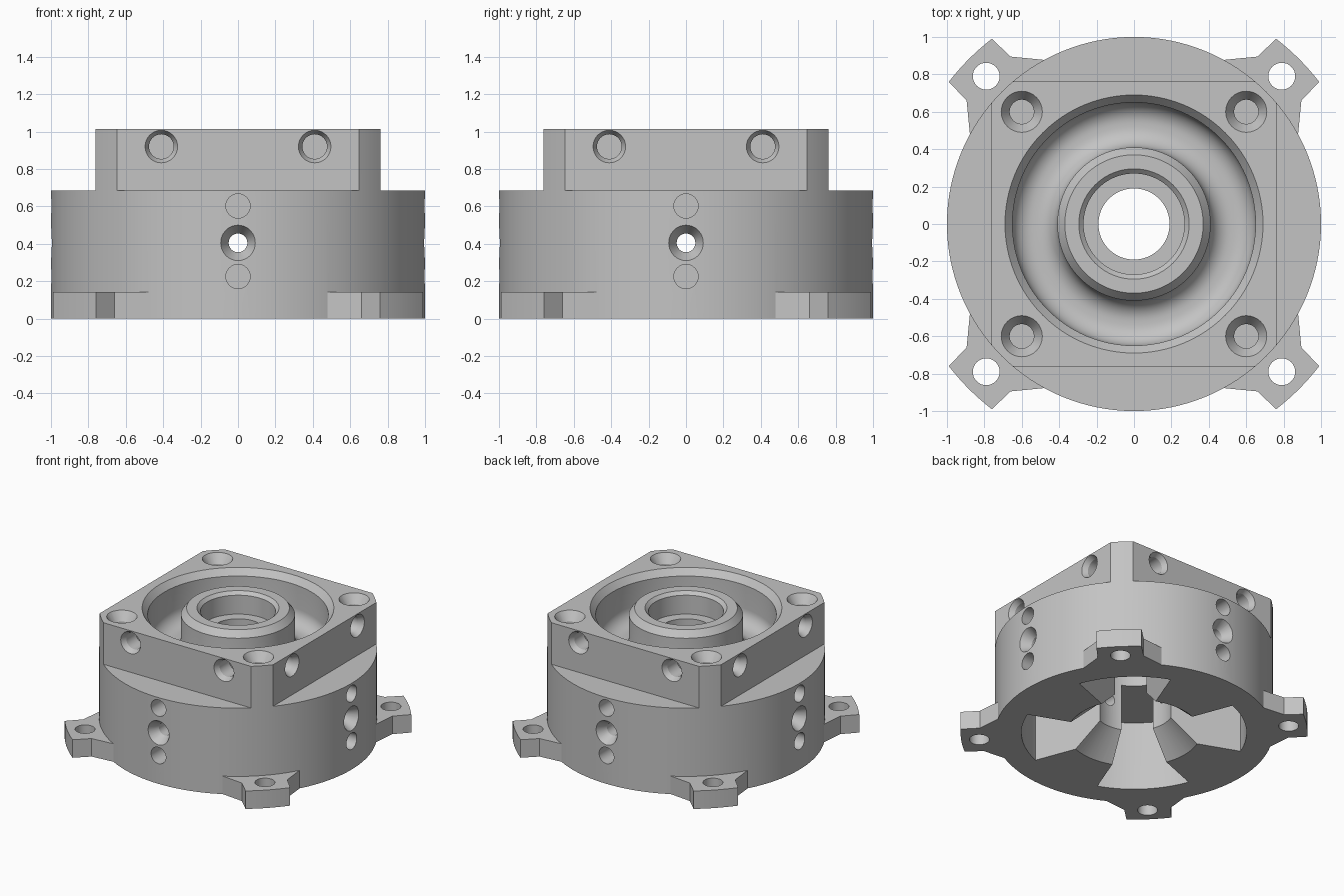
import bpy, bmesh
from math import sin, cos, pi, radians
from mathutils import Matrix, Vector

cube = bpy.data.objects.get("Cube")
if cube:
    bpy.data.objects.remove(cube)

RIM, STEP, TOP = 1.0, 0.685, 1.015


def lathe(bm, profile, mat=Matrix(), seg=48):
    """Revolve a closed (radius, height) profile about the local z axis."""
    rings = []
    for i in range(seg):
        a = 2 * pi * i / seg
        rings.append([bm.verts.new(mat @ Vector((r * cos(a), r * sin(a), z)))
                      for r, z in profile])
    n = len(profile)
    for i in range(seg):
        p, q = rings[i], rings[(i + 1) % seg]
        for j in range(n):
            k = (j + 1) % n
            if profile[j][0] or profile[k][0]:
                bm.faces.new((p[j], q[j], q[k], p[k]))


def prism(bm, pts, z0, z1, mat=Matrix()):
    """Extrude a plan outline between two heights."""
    low = [bm.verts.new(mat @ Vector((x, y, z0))) for x, y in pts]
    high = [bm.verts.new(mat @ Vector((x, y, z1))) for x, y in pts]
    bm.faces.new(low)
    bm.faces.new(high)
    for i in range(len(pts)):
        k = (i + 1) % len(pts)
        bm.faces.new((low[i], low[k], high[k], high[i]))


def arc(r, a0, a1, n, cx=0, cy=0):
    return [(cx + r * cos(radians(a0 + (a1 - a0) * i / n)),
             cy + r * sin(radians(a0 + (a1 - a0) * i / n))) for i in range(n + 1)]


def hole(bm, mat, mouth, bore, sink, depth):
    """Countersunk hole cutter; local z points out of the surface."""
    profile = [(0, -depth), (bore, -depth), (bore, -sink),
               (mouth, 0), (mouth, 0.06), (0, 0.06)]
    if sink == 0:
        profile.pop(2)
    lathe(bm, profile, mat, 32)


def finish(bm, name):
    bmesh.ops.remove_doubles(bm, verts=bm.verts, dist=1e-5)
    bmesh.ops.recalc_face_normals(bm, faces=bm.faces)
    mesh = bpy.data.meshes.new(name)
    bm.to_mesh(mesh)
    bm.free()
    obj = bpy.data.objects.new(name, mesh)
    bpy.context.collection.objects.link(obj)
    return obj


def turn(i, offset=0):
    return Matrix.Rotation(radians(90 * i + offset), 4, 'Z')


tools = []


def add_tool(bm, name, operation='DIFFERENCE'):
    obj = finish(bm, name)
    obj.hide_render = True
    tools.append((obj, operation))


# Round blank
bm = bmesh.new()
lathe(bm, [(0, 0), (RIM, 0), (RIM, TOP), (0, TOP)], seg=128)
housing = finish(bm, "housing")

# Flats that leave the square upper block
bm = bmesh.new()
for i in range(4):
    prism(bm, [(0.762, -0.66), (1.2, -0.9), (1.2, 0.9), (0.762, 0.66)], STEP, 1.2, turn(i))
add_tool(bm, "block_flats")

# Mounting ears on the diagonals
bm = bmesh.new()
ear = [(0.5, 0.5), (0.877, 0.477), (0.895, 0.66)]
ear += arc(1.248, 37.5, 52.5, 8)
ear += [(0.66, 0.895), (0.477, 0.877)]
for i in range(4):
    prism(bm, ear, 0, 0.143, turn(i))
add_tool(bm, "mounting_ears", 'UNION')

# Rounded annular groove around the hub
bm = bmesh.new()
groove = [(0.37, 1.1), (0.69, 1.1), (0.69, TOP), (0.65, 0.965)]
groove += arc(0.11, 0, -90, 10, 0.54, 0.78)
groove += arc(0.11, -90, -180, 10, 0.52, 0.78)
groove += [(0.41, 0.965), (0.37, TOP)]
lathe(bm, groove, seg=96)
add_tool(bm, "hub_groove")

# Stepped central bore with flared underside
bm = bmesh.new()
lathe(bm, [(0, -0.1), (0.48, -0.1), (0.48, 0), (0.28, 0.18), (0.28, 0.75), (0.19, 0.75),
           (0.19, 0.84), (0.27, 0.84), (0.27, 0.99), (0.295, TOP), (0.295, 1.1), (0, 1.1)],
      seg=96)
add_tool(bm, "central_bore")

# Underside pockets separated by four ribs
bm = bmesh.new()
pocket = arc(0.81, -24, 24, 16) + arc(0.2, 24, -24, 1)
for i in range(4):
    prism(bm, pocket, -0.1, 0.55, turn(i, 45))
add_tool(bm, "underside_pockets")

# Screw, side and ear holes
bm = bmesh.new()
outward = Matrix.Rotation(radians(90), 4, 'Y')
for i in range(4):
    t = turn(i)
    hole(bm, t @ Matrix.Translation((0.6, 0.6, TOP)), 0.11, 0.065, 0.07, 0.25)
    for y in (-0.41, 0.41):
        hole(bm, t @ Matrix.Translation((0.762, y, 0.92)) @ outward, 0.087, 0.066, 0.04, 0.16)
    hole(bm, t @ Matrix.Translation((RIM, 0, 0.405)) @ outward, 0.095, 0.05, 0.08, 0.8)
    for z in (0.225, 0.602):
        hole(bm, t @ Matrix.Translation((RIM, 0, z)) @ outward, 0.065, 0.065, 0, 0.15)
    hole(bm, t @ Matrix.Translation((0.79, 0.79, 0.143)), 0.072, 0.072, 0, 0.3)
add_tool(bm, "fastener_holes")

# Combine everything into one solid casting
for tool, operation in tools:
    mod = housing.modifiers.new(tool.name, 'BOOLEAN')
    mod.operation = operation
    mod.solver = 'EXACT'
    mod.object = tool
bpy.context.view_layer.update()
graph = bpy.context.evaluated_depsgraph_get()
solid = bpy.data.meshes.new_from_object(housing.evaluated_get(graph))
housing.modifiers.clear()
housing.data = solid
for tool, _ in tools:
    bpy.data.objects.remove(tool)

# Single grey metal finish
metal = bpy.data.materials.new("grey_metal")
metal.use_nodes = True
grey = (0.55, 0.55, 0.55, 1)
metal.diffuse_color = grey
metal.node_tree.nodes["Principled BSDF"].inputs["Base Color"].default_value = grey
housing.data.materials.clear()
housing.data.materials.append(metal)

bpy.ops.object.select_all(action='DESELECT')
housing.select_set(True)
bpy.context.view_layer.objects.active = housing
bpy.ops.object.shade_smooth_by_angle(angle=radians(25))
